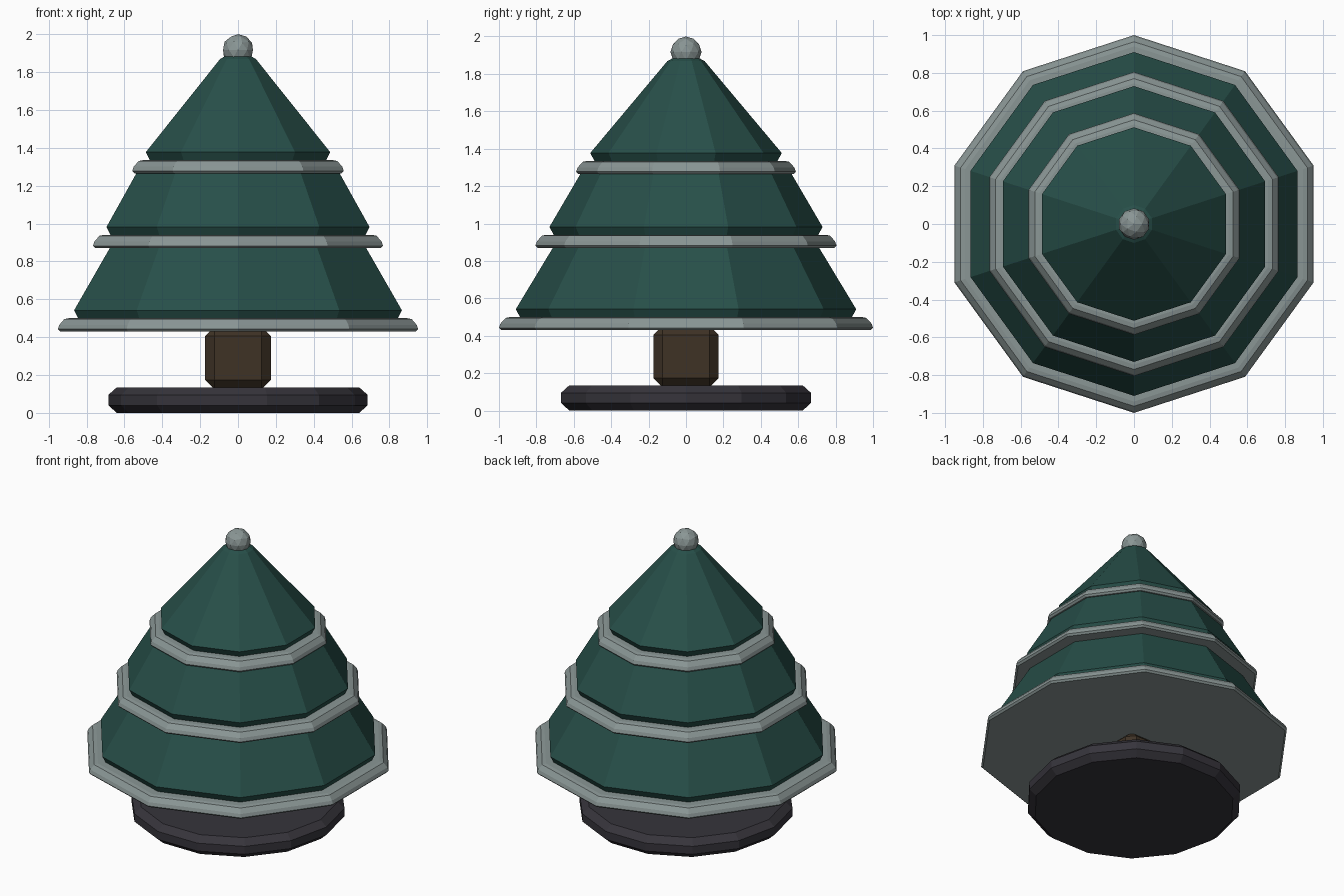
import bpy, bmesh, math

default = bpy.data.objects.get("Cube")
if default:
    bpy.data.objects.remove(default, do_unlink=True)


def material(name, rgb):
    linear = [(c / 255 / 12.92) if c < 11 else ((c / 255 + 0.055) / 1.055) ** 2.4 for c in rgb]
    mat = bpy.data.materials.new(name)
    mat.use_nodes = True
    mat.diffuse_color = (*linear, 1)
    bsdf = next(n for n in mat.node_tree.nodes if n.type == 'BSDF_PRINCIPLED')
    bsdf.inputs["Base Color"].default_value = (*linear, 1)
    return mat


GREEN = material("pine_green", (39, 79, 73))
SNOW = material("frost_grey", (138, 150, 149))
BARK = material("dark_bark", (62, 50, 37))
STAND = material("charcoal", (54, 52, 59))


def finish(name, bm, mat):
    bmesh.ops.recalc_face_normals(bm, faces=bm.faces)
    mesh = bpy.data.meshes.new(name)
    bm.to_mesh(mesh)
    bm.free()
    mesh.materials.append(mat)
    obj = bpy.data.objects.new(name, mesh)
    bpy.context.collection.objects.link(obj)
    return obj


def lathe(name, profile, sides, start, mat):
    """Faceted solid of revolution from (radius, height) pairs, bottom to top."""
    bm = bmesh.new()
    rings = []
    for r, z in profile:
        angles = [start + math.tau * i / sides for i in range(sides)]
        rings.append([bm.verts.new((r * math.cos(a), r * math.sin(a), z)) for a in angles])
    for low, high in zip(rings, rings[1:]):
        for i in range(sides):
            j = (i + 1) % sides
            bm.faces.new((low[i], low[j], high[j], high[i]))
    bm.faces.new(rings[0][::-1])
    bm.faces.new(rings[-1])
    return finish(name, bm, mat)


# Round stand with bevelled rims
lathe("stand", [(0.64, 0), (0.685, 0.04), (0.685, 0.095), (0.64, 0.135)], 14, 0, STAND)

# Square trunk with chamfered edges
bm = bmesh.new()
bmesh.ops.create_cube(bm, size=1)
for v in bm.verts:
    v.co = (v.co.x * 0.35, v.co.y * 0.35, 0.29 + v.co.z * 0.33)
trunk = finish("trunk", bm, BARK)
bevel = trunk.modifiers.new("chamfer", 'BEVEL')
bevel.width = 0.05
bevel.segments = 1

# Foliage tiers, each resting on a frosted trim: trim radius, trim base, top radius, top height
tiers = [("lower", 1.0, 0.43, 0.70, 0.89),
         ("middle", 0.805, 0.87, 0.55, 1.29),
         ("upper", 0.587, 1.265, 0.10, 1.868)]
for level, r, z, top_r, top_z in tiers:
    k = 0.09 if level == "lower" else 0.075
    lathe(level + "_trim", [(r - 0.012, z), (r, z + 0.012), (r - 0.008, z + 0.035),
                            (r - 0.035, z + 0.065), (r - 0.06, z + 0.07)],
          10, math.pi / 2, SNOW)
    foliage = [(r - k - 0.025, z + 0.065), (r - k, z + 0.112), (top_r, top_z)]
    if level == "upper":
        foliage.append((0.075, 1.882))
    lathe(level + "_foliage", foliage, 10, math.pi / 2, GREEN)

# Faceted ball at the tip
bm = bmesh.new()
bmesh.ops.create_icosphere(bm, subdivisions=2, radius=0.083)
bmesh.ops.translate(bm, verts=bm.verts, vec=(0, 0, 1.917))
finish("top_ball", bm, SNOW)
